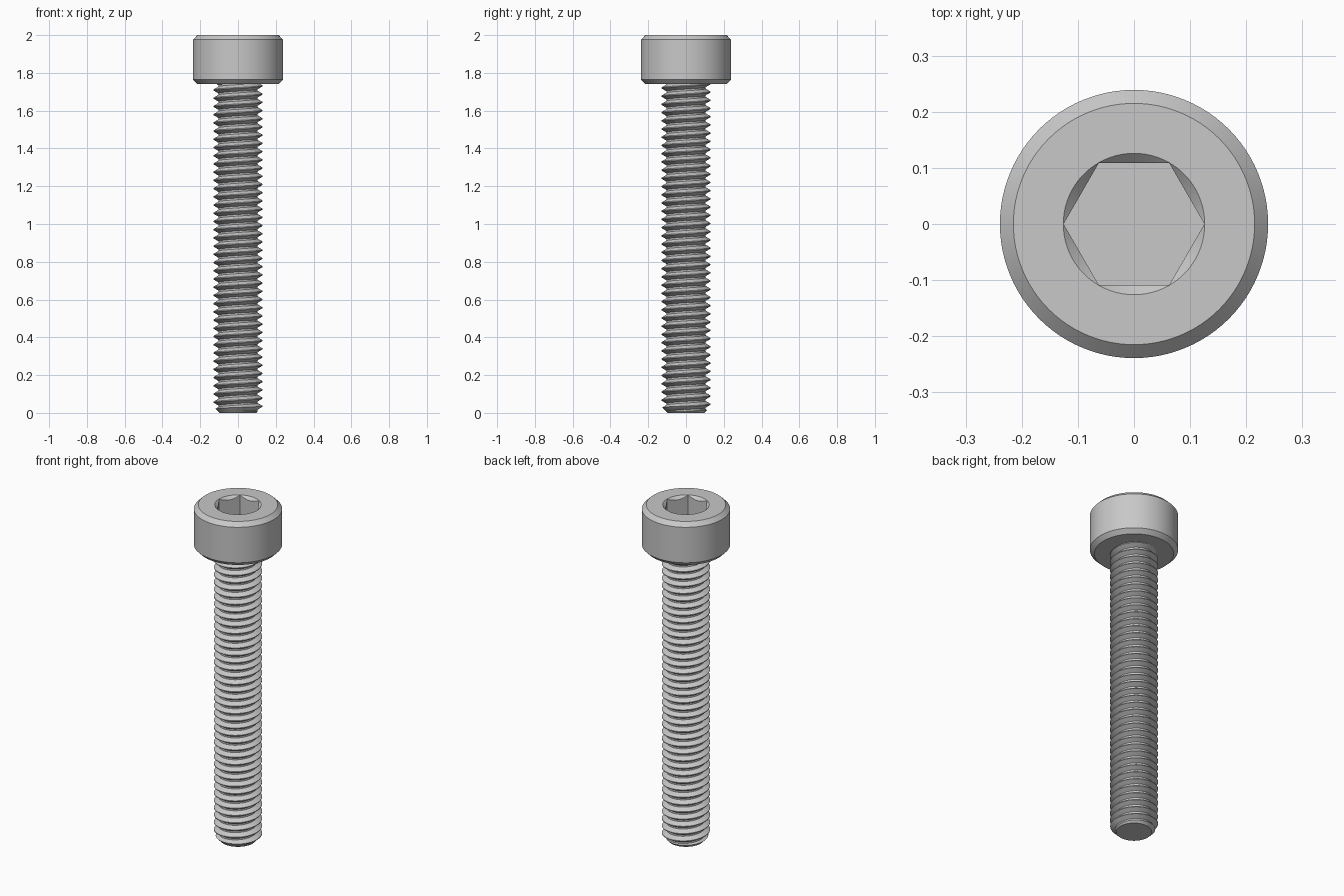
import bpy, bmesh
from math import pi, cos, sin, radians

SEGS = 96
LENGTH = 1.74          # underside of the head
TOP = 2.0
PITCH = LENGTH / 40
MAJOR, MINOR = 0.13, 0.104

if "Cube" in bpy.data.objects:
    bpy.data.objects.remove(bpy.data.objects["Cube"], do_unlink=True)

# Plain steel
steel = bpy.data.materials.new("grey_steel")
steel.use_nodes = True
steel.diffuse_color = (0.58, 0.58, 0.58, 1)
steel.node_tree.nodes["Principled BSDF"].inputs["Base Color"].default_value = (0.58, 0.58, 0.58, 1)


def finish(bm, name):
    bmesh.ops.recalc_face_normals(bm, faces=bm.faces[:])
    mesh = bpy.data.meshes.new(name)
    bm.to_mesh(mesh)
    bm.free()
    mesh.materials.append(steel)
    obj = bpy.data.objects.new(name, mesh)
    bpy.context.collection.objects.link(obj)
    return obj


def select(obj):
    bpy.ops.object.select_all(action='DESELECT')
    obj.select_set(True)
    bpy.context.view_layer.objects.active = obj


def loft(rings, name):
    """Closed solid through rings; each ring gives (radius, z) for an angle."""
    bm = bmesh.new()
    angles = [2 * pi * i / SEGS for i in range(SEGS)]
    loops = []
    for ring in rings:
        loop = []
        for a in angles:
            r, z = ring(a)
            loop.append(bm.verts.new((r * cos(a), r * sin(a), z)))
        loops.append(loop)
    for low, high in zip(loops, loops[1:]):
        for i in range(SEGS):
            j = (i + 1) % SEGS
            bm.faces.new((low[i], low[j], high[j], high[i]))
    bm.faces.new(loops[0])
    bm.faces.new(loops[-1])
    return finish(bm, name)


def circle(r, z):
    return lambda a: (r, z)


# Head: chamfered cylinder with a countersunk hexagonal socket
SOCKET, DEPTH = 0.1255, 0.115


def hexagon(a):
    return SOCKET * cos(pi / 6) / cos(a % (pi / 3) - pi / 6)


head = loft([
    circle(0.215, LENGTH),
    circle(0.239, LENGTH + 0.024),
    circle(0.239, TOP - 0.024),
    circle(0.215, TOP),
    circle(SOCKET + 0.0005, TOP),
    lambda a: (hexagon(a), TOP - 0.0005 - (SOCKET - hexagon(a))),
    lambda a: (hexagon(a), TOP - DEPTH),
], "socket_head")

# Threaded shank: one continuous right-handed helical surface
PROFILE = [(0, MAJOR), (0.1, MAJOR), (0.45, MINOR), (0.65, MINOR)]
bm = bmesh.new()
columns = []
for i in range(SEGS):
    turn = i / SEGS
    a = 2 * pi * turn
    column = []
    for k in range(-3, 44):
        for offset, r in PROFILE:
            z = PITCH * (k + offset + turn + 0.75)
            column.append(bm.verts.new((r * cos(a), r * sin(a), z)))
    columns.append(column)
step = len(PROFILE)
for i in range(SEGS):
    here = columns[i]
    there = columns[i + 1] if i + 1 < SEGS else columns[0][step:]
    for k in range(len(there) - 1):
        bm.faces.new((here[k], there[k], there[k + 1], here[k + 1]))
# Trim both ends flat and cap them
for height, up in ((0, -1), (LENGTH + 0.01, 1)):
    cut = bmesh.ops.bisect_plane(
        bm, geom=bm.verts[:] + bm.edges[:] + bm.faces[:], dist=1e-6,
        plane_co=(0, 0, height), plane_no=(0, 0, up), clear_outer=True)
    rim = [e for e in cut["geom_cut"] if isinstance(e, bmesh.types.BMEdge)]
    bmesh.ops.contextual_create(bm, geom=rim)
shank = finish(bm, "threaded_shank")

# Chamfer the tip by intersecting with a pointed envelope
envelope = loft([circle(0.076, -0.02), circle(0.156, 0.06),
                 circle(0.156, LENGTH + 0.1)], "tip_envelope")
envelope.hide_render = True
chamfer = shank.modifiers.new("tip_chamfer", 'BOOLEAN')
chamfer.operation = 'INTERSECT'
chamfer.solver = 'EXACT'
chamfer.object = envelope
select(shank)
bpy.ops.object.modifier_apply(modifier=chamfer.name)
bpy.data.objects.remove(envelope, do_unlink=True)

for part in (head, shank):
    select(part)
    bpy.ops.object.shade_smooth_by_angle(angle=radians(25))
